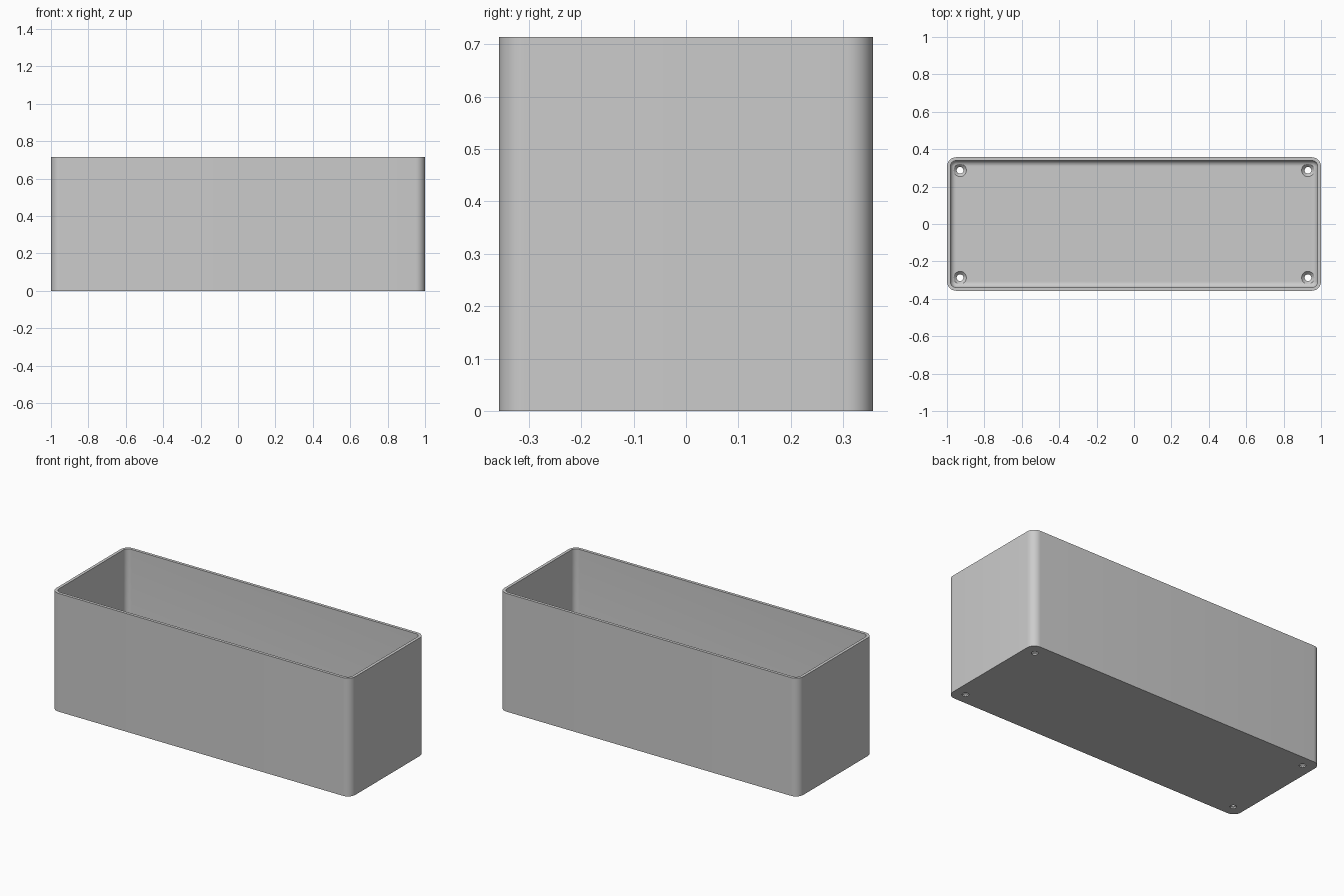
import bpy, bmesh, math

cube = bpy.data.objects.get("Cube")
if cube:
    bpy.data.objects.remove(cube, do_unlink=True)

HX, HY, H = 1.0, 0.357, 0.714      # half length, half width, height
R, WALL, FLOOR, FILLET = 0.05, 0.018, 0.025, 0.028
SEG = 10

grey = bpy.data.materials.new("plain_grey")
grey.use_nodes = True
colour = (0.6, 0.6, 0.6, 1)
grey.diffuse_color = colour
grey.node_tree.nodes["Principled BSDF"].inputs["Base Color"].default_value = colour


def ring(bm, inset, z):
    """Rounded rectangle inset from the outer outline."""
    r = max(R - inset, 0.004)
    verts = []
    for i, (sx, sy) in enumerate([(1, 1), (-1, 1), (-1, -1), (1, -1)]):
        for k in range(SEG + 1):
            a = math.pi / 2 * (i + k / SEG)
            verts.append(bm.verts.new((sx * (HX - inset - r) + r * math.cos(a),
                                       sy * (HY - inset - r) + r * math.sin(a), z)))
    return verts


def finish(name, bm):
    bmesh.ops.recalc_face_normals(bm, faces=bm.faces)
    mesh = bpy.data.meshes.new(name)
    bm.to_mesh(mesh)
    bm.free()
    mesh.materials.append(grey)
    ob = bpy.data.objects.new(name, mesh)
    bpy.context.collection.objects.link(ob)
    return ob


def skin(bm, rings):
    for a, b in zip(rings, rings[1:]):
        n = len(a)
        for i in range(n):
            bm.faces.new((a[i], a[(i + 1) % n], b[(i + 1) % n], b[i]))
    bm.faces.new(rings[0])
    bm.faces.new(rings[-1])


# Open box: outer wall, rim, inner wall, filleted floor
profile = [(0, 0), (0, H), (WALL, H)]
for k in range(7):
    a = math.pi / 2 * k / 6
    profile.append((WALL + FILLET * (1 - math.cos(a)), FLOOR + FILLET * (1 - math.sin(a))))
bm = bmesh.new()
skin(bm, [ring(bm, inset, z) for inset, z in profile])
box = finish("box", bm)

# Countersunk screw holes in the floor corners
bm = bmesh.new()
for sx in (-1, 1):
    for sy in (-1, 1):
        rings = []
        for r, z in [(0.018, -0.02), (0.018, 0.008), (0.034, FLOOR), (0.034, 0.08)]:
            rings.append([bm.verts.new((sx * 0.93 + r * math.cos(math.tau * i / 32),
                                        sy * 0.287 + r * math.sin(math.tau * i / 32), z))
                          for i in range(32)])
        skin(bm, rings)
cutter = finish("hole_cutter", bm)
cutter.hide_render = True

cut = box.modifiers.new("screw_holes", 'BOOLEAN')
cut.object = cutter
cut.operation = 'DIFFERENCE'
cut.solver = 'EXACT'
bpy.context.view_layer.objects.active = box
box.select_set(True)
bpy.ops.object.modifier_apply(modifier=cut.name)
bpy.data.objects.remove(cutter, do_unlink=True)
bpy.ops.object.shade_smooth_by_angle(angle=math.radians(30))
